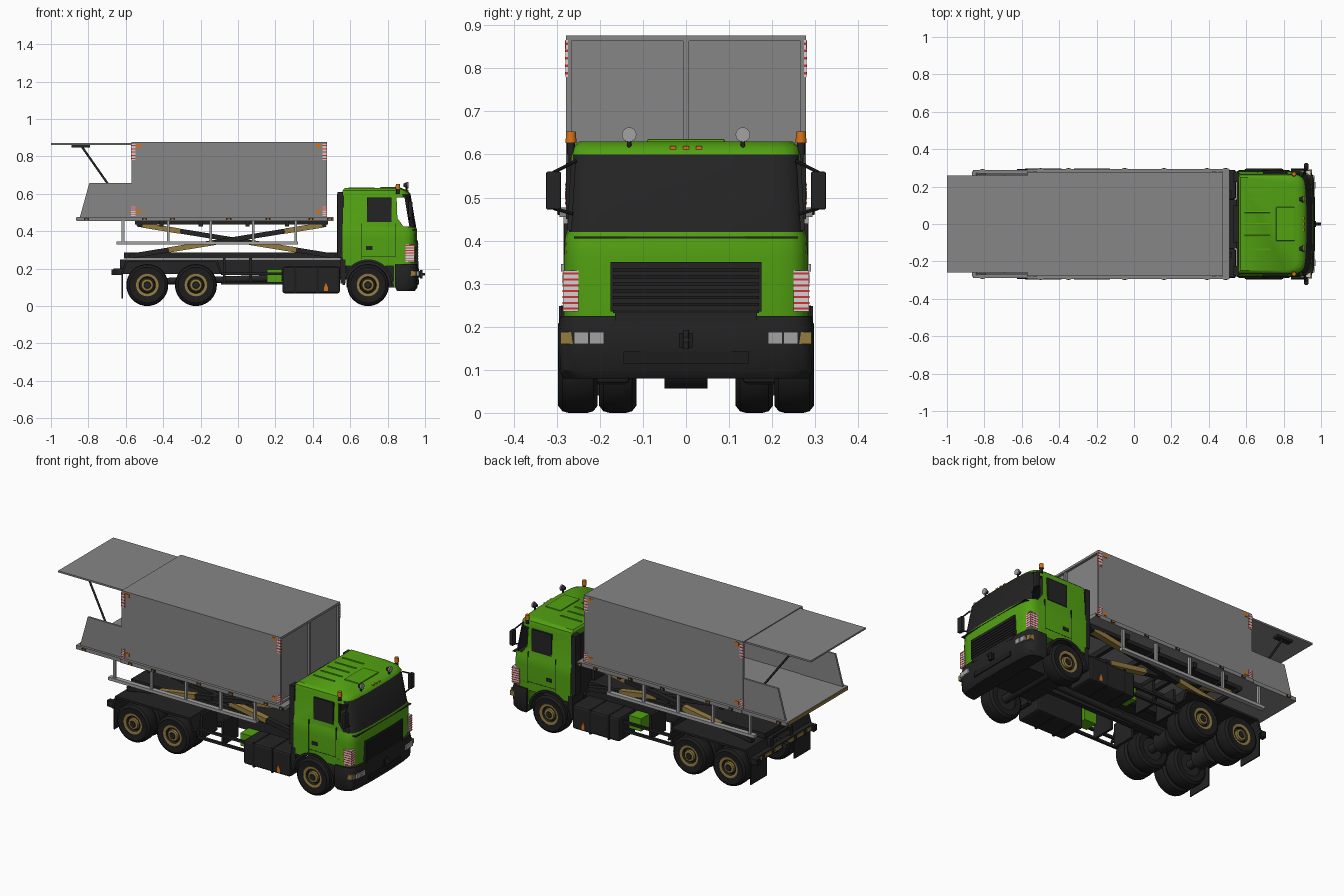
import bpy, bmesh, math
from mathutils import Vector, Matrix

if "Cube" in bpy.data.objects:
    bpy.data.objects.remove(bpy.data.objects["Cube"])

def mat(name, r, g, b):
    m = bpy.data.materials.new(name)
    m.diffuse_color = (r, g, b, 1)
    m.use_nodes = True
    m.node_tree.nodes["Principled BSDF"].inputs["Base Color"].default_value = m.diffuse_color
    return m

GREEN = mat("cab green", 0.085, 0.36, 0.006)
GREY = mat("body grey", 0.24, 0.24, 0.24)
RAIL = mat("light grey", 0.36, 0.36, 0.36)
DARK = mat("dark grey", 0.017, 0.017, 0.018)
TYRE = mat("tyre black", 0.012, 0.012, 0.012)
GOLD = mat("ochre", 0.30, 0.20, 0.05)
ORANGE = mat("orange", 0.65, 0.17, 0.01)
WHITE = mat("white", 0.65, 0.65, 0.65)
RED = mat("red", 0.65, 0.03, 0.03)

def finish(name, bm, mats, mir=False, smooth=None):
    if mir:                                   # add the copy on the other side (y mirrored)
        d = bmesh.ops.duplicate(bm, geom=bm.verts[:] + bm.edges[:] + bm.faces[:])
        for v in d["geom"]:
            if isinstance(v, bmesh.types.BMVert):
                v.co.y *= -1
    bmesh.ops.recalc_face_normals(bm, faces=bm.faces[:])
    me = bpy.data.meshes.new(name)
    bm.to_mesh(me)
    bm.free()
    for m in (mats if isinstance(mats, (list, tuple)) else [mats]):
        me.materials.append(m)
    if smooth:
        me.polygons.foreach_set("use_smooth", [True] * len(me.polygons))
        me.set_sharp_from_angle(angle=math.radians(smooth))
    ob = bpy.data.objects.new(name, me)
    bpy.context.scene.collection.objects.link(ob)
    return ob

def prism(name, pts, y0, y1, m, mir=False, smooth=None):
    """Outline in x,z extruded from y0 to y1."""
    bm = bmesh.new()
    a = [bm.verts.new((x, y0, z)) for x, z in pts]
    b = [bm.verts.new((x, y1, z)) for x, z in pts]
    bm.faces.new(a)
    bm.faces.new(b)
    for i in range(len(pts)):
        j = (i + 1) % len(pts)
        bm.faces.new((a[i], a[j], b[j], b[i]))
    return finish(name, bm, m, mir, smooth)

def box(name, x0, x1, y0, y1, z0, z1, m, mir=False, bevel=0):
    ob = prism(name, [(x0, z0), (x1, z0), (x1, z1), (x0, z1)], y0, y1, m, mir)
    if bevel:
        b = ob.modifiers.new("bevel", "BEVEL")
        b.width, b.segments = bevel, 2
    return ob

def tube(name, p0, p1, r, m, mir=False, r2=None, n=16):
    p0, p1 = Vector(p0), Vector(p1)
    d = p1 - p0
    bm = bmesh.new()
    M = Matrix.Translation((p0 + p1) / 2) @ d.to_track_quat("Z", "Y").to_matrix().to_4x4()
    bmesh.ops.create_cone(bm, cap_ends=True, segments=n, radius1=r,
                          radius2=r if r2 is None else r2, depth=d.length, matrix=M)
    return finish(name, bm, m, mir, 40)

def bar(name, p0, p1, t, y0, y1, m, mir=True):
    """Flat bar of thickness t between two x,z points."""
    a, b = Vector(p0), Vector(p1)
    n = (b - a).normalized().orthogonal() * t / 2
    return prism(name, [a + n, b + n, b - n, a - n], y0, y1, m, mir)

def lathe(name, prof, cx, cz, mats, idx, n=40):
    """Spin (radius, y) profile about the y axis; both sides of the truck."""
    bm = bmesh.new()
    rings = [[bm.verts.new((cx + r * math.cos(2 * math.pi * k / n), y,
                            cz + r * math.sin(2 * math.pi * k / n))) for k in range(n)] for r, y in prof]
    for i in range(len(prof) - 1):
        for k in range(n):
            f = bm.faces.new((rings[i][k], rings[i][(k + 1) % n], rings[i + 1][(k + 1) % n], rings[i + 1][k]))
            f.material_index = idx[i]
    bmesh.ops.remove_doubles(bm, verts=bm.verts[:], dist=1e-5)
    return finish(name, bm, mats, True, 35)

def loft(name, rows, mats, rule=None):
    """Stack of rounded-front outlines: rows of z, back x, front x, half width."""
    bm, rings = bmesh.new(), []
    for z, xb, xf, h in rows:
        half = [(xb, h), (xf - .07, h), (xf - .045, h - .004), (xf - .025, h - .016),
                (xf - .012, h - .036), (xf - .006, h - .07), (xf, .1)]
        pts = half + [(x, -y) for x, y in reversed(half)]
        rings.append([bm.verts.new((x, y, z)) for x, y in pts])
    for a, b in zip(rings, rings[1:]):
        for i in range(len(a)):
            j = (i + 1) % len(a)
            bm.faces.new((a[i], a[j], b[j], b[i]))
    bm.faces.new(rings[0])
    bm.faces.new(rings[-1])
    bmesh.ops.recalc_face_normals(bm, faces=bm.faces[:])
    for f in bm.faces:
        if rule and rule(f.calc_center_median(), f.normal):
            f.material_index = 1
    return finish(name, bm, mats, False, 35)

def hazard(name, x0, x1, y0, y1, z0, z1, n):
    """White marker with thin red bands, on both sides."""
    box(name, x0, x1, y0, y1, z0, z1, WHITE, True)
    s = (z1 - z0) / n
    for i in range(n):
        z = z0 + s * (i + .5)
        box(name + "_band", x0 - .001, x1 + .001, y0, y1 + .001, z - s * .17, z + s * .17, RED, True)

# Cab shell with dark windscreen and open quarter windows
cab = loft("cab_body", [(.215, .56, .95, .283), (.36, .56, .958, .283), (.41, .56, .956, .28),
                        (.42, .56, .953, .276), (.60, .56, .922, .266), (.618, .56, .905, .262), (.63, .57, .875, .248)],
           [GREEN, DARK], lambda c, n: .42 < c.z < .60 and n.x > .3)
def cut(ob, cutter):
    cutter.hide_render = True
    cutter.hide_viewport = False
    cutter.display_type = "WIRE"
    for p in cutter.data.polygons:
        p.material_index = 1
    m = ob.modifiers.new("cut", "BOOLEAN")
    m.operation, m.object, m.solver = "DIFFERENCE", cutter, "EXACT"
cut(cab, box("cab_cavity_cutter", .59, .885, -.25, .25, .32, .595, [GREEN, DARK]))
cut(cab, prism("quarter_window_cutter", [(.848, .58), (.89, .58), (.916, .425), (.885, .425), (.852, .47)],
               -.4, .4, [GREEN, DARK]))
arch = [(.695 + .137 * math.cos(math.pi * k / 24), .112 + .137 * math.sin(math.pi * k / 24)) for k in range(25)]
cut(cab, prism("wheel_arch_cutter", arch, -.4, .4, [GREEN, DARK]))

# Cab sides: windows, arches, skirts, handles
box("door_window", .69, .82, .26, .278, .45, .58, DARK, True)
box("door_handle", .685, .72, .27, .287, .30, .32, DARK, True)
for x in (.66, .84):
    box("door_seam", x, x + .003, .27, .2835, .25, .44, DARK, True)
box("door_bottom_seam", .66, .843, .27, .2838, .265, .268, DARK, True)
inner = [(.695 + .124 * math.cos(math.pi * k / 24), .112 + .124 * math.sin(math.pi * k / 24)) for k in range(25)]
prism("front_wheel_arch", arch + inner[::-1], .19, .29, DARK, True)
box("front_skirt", .832, .875, .2, .284, .10, .26, GREEN, True)
box("rear_cab_step", .548, .575, .18, .284, .12, .25, DARK, True)

# Front: grille, bumper, lamps, wipers strip
box("grille", .93, .962, -.175, .175, .235, .35, DARK)
prism("grille_chin", [(.93, .2), (.964, .21), (.964, .24), (.93, .24)], -.165, .165, DARK)
for i in range(7):
    z = .232 + i * .016
    box("grille_slat", .955, .966, -.17, .17, z, z + .007, TYRE)
box("brow_seam", .93, .9575, -.26, .26, .405, .409, DARK)
loft("bumper", [(.08, .85, .945, .285), (.10, .84, .96, .296), (.19, .84, .968, .297), (.225, .84, .962, .292)], DARK)
box("bumper_slot", .95, .967, -.145, .145, .115, .142, TYRE)
for i in range(2):
    y = .19 + i * .036
    box("headlamp", .92, .970 - i * .004, y, y + .034, .16, .188, RAIL, True)
box("turn_lamp", .915, .952, .26, .291, .16, .188, GOLD, True)
hazard("front_marker", .895, .944, .25, .286, .235, .33, 7)
box("front_hitch_plate", .96, .974, -.016, .016, .152, .186, TYRE)
tube("front_hitch_pin", (.98, 0, .148), (.98, 0, .192), .007, DARK)
tube("front_hitch", (.96, 0, .17), (1.0, 0, .17), .007, DARK)

# Roof fittings: hatch, ribs, beacons, work lamps, mirrors
box("roof_hatch", .76, .862, -.09, .09, .625, .636, GREEN, bevel=.004)
for y in (-.135, -.065, .0, .065, .135):
    box("roof_rib", .59, .73, y - .005, y + .005, .625, .634, GREEN, bevel=.002)
for y in (-.03, 0, .03):
    box("roof_marker", .89, .911, y - .007, y + .007, .612, .619, ORANGE)
tube("beacon_base", (.855, .267, .60), (.855, .267, .628), .009, DARK, True)
tube("beacon", (.855, .267, .626), (.855, .267, .653), .013, ORANGE, True, .011)
tube("work_lamp_stem", (.9, .132, .61), (.9, .132, .635), .005, DARK, True)
tube("work_lamp_back", (.885, .132, .646), (.905, .132, .646), .008, DARK, True, .017)
tube("work_lamp_glass", (.905, .132, .646), (.911, .132, .646), .017, RAIL, True)
box("mirror", .91, .932, .29, .325, .472, .56, DARK, True, bevel=.004)
tube("mirror_top_arm", (.90, .255, .585), (.92, .308, .558), .004, DARK, True, n=8)
tube("mirror_low_arm", (.915, .262, .462), (.92, .308, .475), .004, DARK, True, n=8)

# Equipment behind the cab
box("cab_rear_frame", .532, .562, .225, .275, .26, .61, DARK, True)
box("cab_rear_intake", .53, .562, -.1, .1, .26, .60, DARK)
box("cab_rear_panel", .548, .566, -.27, .27, .23, .59, DARK)

# Chassis, tanks, guards
box("chassis_rail", -.63, .9, .075, .105, .17, .25, DARK, True)
box("subframe", -.61, .55, -.13, .13, .255, .285, DARK)
box("chassis_cross", -.62, .56, -.075, .075, .235, .25, DARK)
box("engine_block", .58, .86, -.13, .13, .10, .26, DARK)
box("side_tank", .237, .545, .13, .29, .068, .21, DARK, True, bevel=.012)
for x in (.30, .42):
    box("tank_strap", x, x + .012, .14, .292, .066, .212, TYRE, True)
prism("tank_sign", [(.46, .08), (.48, .08), (.48, .1), (.47, .125), (.46, .1)], .288, .293, ORANGE, True)
box("green_reservoir", .155, .235, .12, .20, .12, .195, GREEN, True)
for z in (.115, .165):
    box("side_guard", -.09, .24, .235, .25, z, z + .014, DARK, True)
for x in (-.08, .06):
    box("guard_post", x, x + .014, .1, .24, .115, .255, DARK, True)
tube("drive_shaft", (-.48, 0, .13), (.6, 0, .16), .018, DARK)

# Rear fenders, flaps, rear bumper
prism("rear_fender", [(-.625, .17), (-.60, .248), (-.11, .248), (-.085, .17), (-.095, .17), (-.12, .236),
                      (-.59, .236), (-.615, .17)], .105, .295, DARK, True)
box("mud_flap", -.622, -.615, .13, .28, .04, .2, DARK, True)
box("rear_bumper", -.645, -.615, -.28, .28, .165, .20, DARK)
for y in (.03, .12, .21):
    box("tail_lamp", -.65, -.643, y, y + .06, .172, .193, GOLD, True)
box("rear_hitch", -.675, -.64, -.015, .015, .165, .195, DARK)
box("rear_side_lamp", -.665, -.645, .25, .28, .165, .2, TYRE, True)

# Wheels
def wheel(name, x, i, o):
    c = .112
    lathe(name + "_tyre", [(.064, i), (.095, i), (.108, i + .01), (.112, i + .024), (.112, o - .024),
                           (.108, o - .01), (.095, o), (.064, o - .003), (.064, i)], x, c, [TYRE], [0] * 8)
    lathe(name + "_rim", [(.066, o - .004), (.060, o - .002), (.045, o - .006), (.041, o - .02), (.033, o - .016),
                          (.031, o - .004), (.019, o - .002), (.017, o), (0, o)], x, c, [DARK, GOLD], [0, 1, 0, 0, 1, 1, 0, 0])
    tube(name + "_hub_disc", (x, i + .01, c), (x, i + .03, c), .065, DARK, True, n=32)
wheel("front_wheel", .695, .205, .297)
for x, n in ((-.225, "middle"), (-.485, "rear")):
    wheel(n + "_inner_wheel", x, .115, .202)
    wheel(n + "_outer_wheel", x, .208, .297)
for x in (.695, -.225, -.485):
    tube("axle", (x, -.24, .112), (x, .24, .112), .024, DARK)
for x in (-.225, -.485):
    tube("differential", (x, -.05, .112), (x, .05, .112), .055, DARK, n=24)

# Scissor lift
for s in (1, -1):
    y0 = .15 if s > 0 else .185
    at = lambda x: (s * x - .03, .355 - .162 * x)
    bar("scissor_arm", at(-.5), at(.55), .026, y0, y0 + .03, DARK)
    for a, b in ((-.48, -.28), (.1, .34)):
        bar("scissor_plate", at(a), at(b), .028, y0 - .003, y0 + .034, GOLD)
tube("scissor_pivot", (-.03, -.22, .355), (-.03, .22, .355), .013, DARK)
for x in (-.53, .46):
    tube("scissor_top_shaft", (x, -.22, .436), (x, .22, .436), .013, DARK)

# Lift platform with hanging side rails
box("platform", -.57, .51, -.294, .294, .455, .477, GREY)
box("platform_rear", -.862, -.57, -.288, .288, .455, .477, GREY)
box("platform_rear_strip", -.867, -.861, -.28, .28, .457, .474, GOLD)
box("platform_beam", -.55, .48, .145, .22, .435, .456, DARK, True)
for x in (-.42, -.21, .04, .25):
    box("platform_cross_beam", x, x + .022, -.26, .26, .425, .456, DARK)
box("side_rail", -.65, .32, .262, .29, .328, .346, RAIL, True)
for x in (-.615, -.372, -.145, .082, .308):
    box("rail_post", x - .007, x + .007, .27, .284, .34, .456, RAIL, True)
for x in (-.81, -.5, -.35, -.05, .16, .39, .49):
    y = .288 if x < -.57 else .294
    box("side_marker", x - .014, x + .014, y - .01, y + .003, .459, .471, DARK, True)
    box("side_marker_lens", x - .006, x + .006, y - .01, y + .005, .461, .469, ORANGE, True)

# Container body: walls, roof, recessed front, open rear
box("container_side", -.57, .475, .266, .278, .477, .875, GREY, True)
box("container_roof", -.57, .475, -.278, .278, .863, .876, GREY)
box("container_front", .45, .46, -.27, .27, .477, .87, GREY)
box("front_centre_post", .455, .474, -.007, .007, .477, .865, GREY)
box("front_sill", .455, .474, -.27, .27, .477, .49, GREY)
for x0, x1, xr in ((-.571, -.548, -.53), (.452, .476, .43)):
    for z0, z1, zr in ((.482, .535, .505), (.78, .866, .855)):
        hazard("container_marker", x0, x1, .274, .28, z0, z1, 5)
        box("container_reflector", xr - .012, xr + .012, .274, .281, zr - .01, zr + .01, ORANGE, True)

# Raised rear door, struts and tail wings
box("raised_door", -1.0, -.57, -.258, .258, .861, .871, GREY)
box("strut_bracket", -.89, -.79, .19, .225, .848, .862, DARK, True)
tube("door_strut", (-.835, .21, .852), (-.69, .255, .645), .006, DARK, True, n=10)
prism("tail_wing", [(-.845, .477), (-.795, .657), (-.57, .657), (-.57, .477)], .262, .274, GREY, True)
